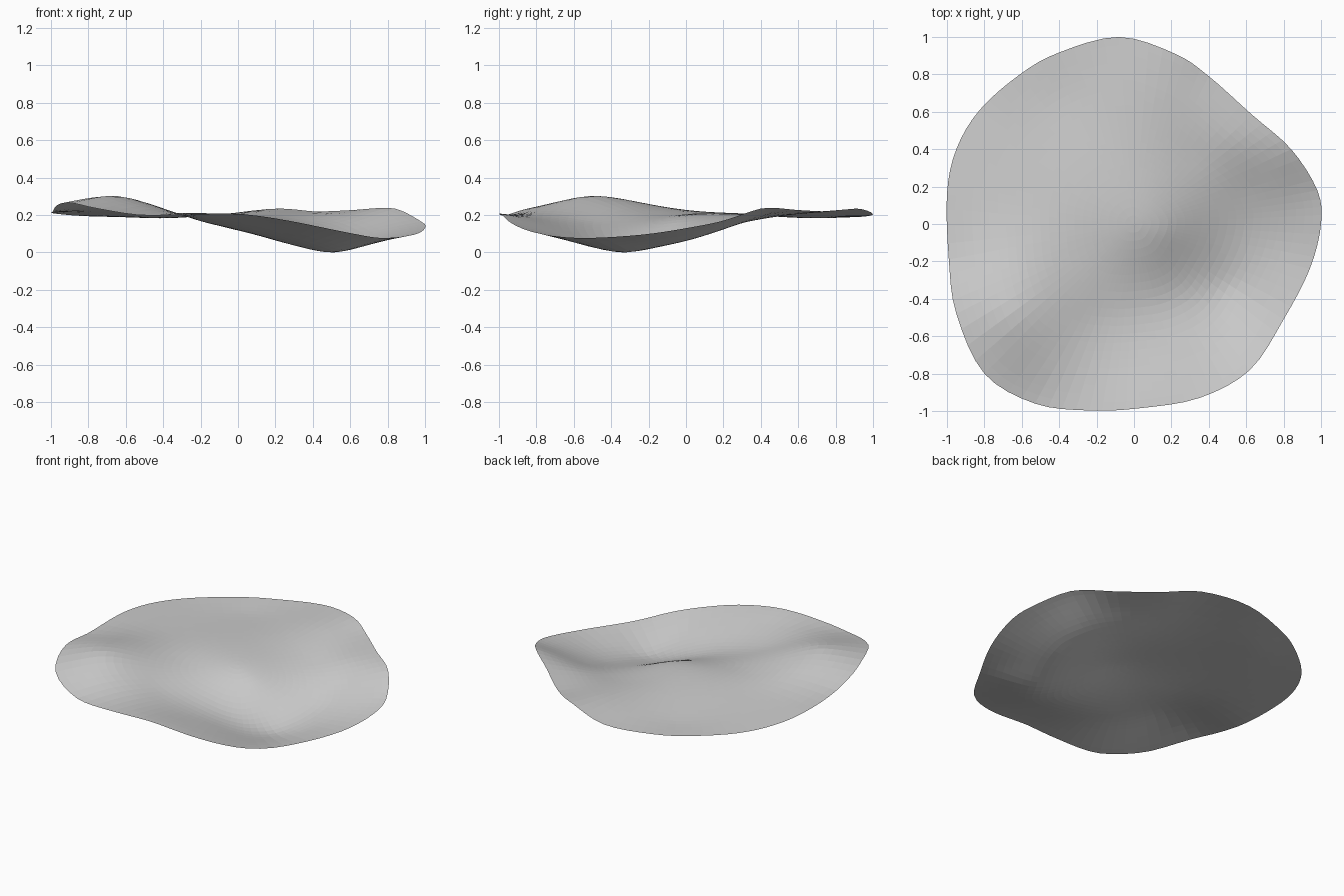
import bpy, bmesh, math

if "Cube" in bpy.data.objects:
    bpy.data.objects.remove(bpy.data.objects["Cube"])

# Rim of the sheet, anticlockwise from the right (x, y, z)
RIM = [
    (1.0, 0.0, .13), (.98, .18, .165), (.84, .40, .235), (.63, .585, .228),
    (.40, .79, .22), (.22, .91, .235), (-.08, 1.0, .205), (-.40, .917, .19),
    (-.61, .80, .19), (-.825, .61, .195), (-.95, .40, .205), (-1.0, .16, .212),
    (-.99, -.19, .22), (-.95, -.48, .262), (-.80, -.80, .245), (-.53, -.96, .20),
    (-.24, -.997, .205), (.03, -.985, .205), (.35, -.93, .155),
    (.62, -.78, .10), (.80, -.51, .078), (.94, -.24, .095),
]
# Heights of the bumps and hollows inside the rim
INNER = [
    (.50, -.33, .0), (.20, -.38, .065), (0, -.45, .118), (-.2, -.52, .168),
    (.25, -.65, .10), (.75, -.30, .055), (.60, 0, .062), (.62, .20, .125),
    (.02, -.02, .195), (.15, -.05, .165), (.30, .0, .12), (-.30, -.15, .205),
    (-.40, -.40, .235), (-.65, -.50, .303), (-.70, -.28, .275),
    (-.45, -.70, .235), (-.65, .05, .222), (-.5, .35, .20), (-.4, .68, .183),
    (0, .45, .203), (.32, .38, .175), (.52, .45, .20), (.15, .70, .218),
]


def kernel(dx, dy):
    r2 = dx * dx + dy * dy
    return 0.5 * r2 * math.log(r2) if r2 > 1e-12 else 0.0


def solve(a, b):
    """Gaussian elimination with pivoting."""
    n = len(b)
    m = [row[:] + [v] for row, v in zip(a, b)]
    for i in range(n):
        p = max(range(i, n), key=lambda k: abs(m[k][i]))
        m[i], m[p] = m[p], m[i]
        for k in range(i + 1, n):
            f = m[k][i] / m[i][i]
            if f:
                m[k] = [u - f * v for u, v in zip(m[k], m[i])]
    x = [0.0] * n
    for i in reversed(range(n)):
        x[i] = (m[i][n] - sum(m[i][j] * x[j] for j in range(i + 1, n))) / m[i][i]
    return x


# Smooth thin-plate surface through all the heights
pts = RIM + INNER
n = len(pts)
rows = [[kernel(p[0] - q[0], p[1] - q[1]) + (2e-4 if i == j else 0)
         for j, q in enumerate(pts)] + [1, p[0], p[1]] for i, p in enumerate(pts)]
rows += [[(1, q[0], q[1])[k] for q in pts] + [0, 0, 0] for k in range(3)]
weights = solve(rows, [p[2] for p in pts] + [0, 0, 0])


def height(x, y):
    s = weights[n] + weights[n + 1] * x + weights[n + 2] * y
    return s + sum(w * kernel(x - p[0], y - p[1]) for w, p in zip(weights, pts))


def rim_point(t):
    """Closed Catmull-Rom curve round the rim."""
    i, f = int(t), t - int(t)
    a, b, c, d = (RIM[(i + k) % len(RIM)] for k in (-1, 0, 1, 2))
    return [0.5 * (2 * b[k] + (c[k] - a[k]) * f
                   + (2 * a[k] - 5 * b[k] + 4 * c[k] - d[k]) * f * f
                   + (3 * b[k] - a[k] - 3 * c[k] + d[k]) * f ** 3) for k in (0, 1)]


# Sheet built from concentric rings
RINGS, STEPS = 22, 4
count = len(RIM) * STEPS
edge = [rim_point(i / STEPS) for i in range(count)]
bm = bmesh.new()
centre = bm.verts.new((0, 0, height(0, 0)))
rings = []
for r in range(1, RINGS + 1):
    s = r / RINGS
    rings.append([bm.verts.new((x * s, y * s, height(x * s, y * s))) for x, y in edge])
for i in range(count):
    j = (i + 1) % count
    bm.faces.new((centre, rings[0][i], rings[0][j]))
    for a, b in zip(rings, rings[1:]):
        bm.faces.new((a[i], b[i], b[j], a[j]))

# Rest the lowest point on the ground
low = min(v.co.z for v in bm.verts)
for v in bm.verts:
    v.co.z -= low
mesh = bpy.data.meshes.new("wavy_sheet")
bm.to_mesh(mesh)
bm.free()
sheet = bpy.data.objects.new("wavy_sheet", mesh)
bpy.context.collection.objects.link(sheet)

grey = bpy.data.materials.new("light_grey")
grey.diffuse_color = (0.62, 0.62, 0.62, 1)
grey.use_nodes = True
grey.node_tree.nodes["Principled BSDF"].inputs["Base Color"].default_value = grey.diffuse_color
mesh.materials.append(grey)
